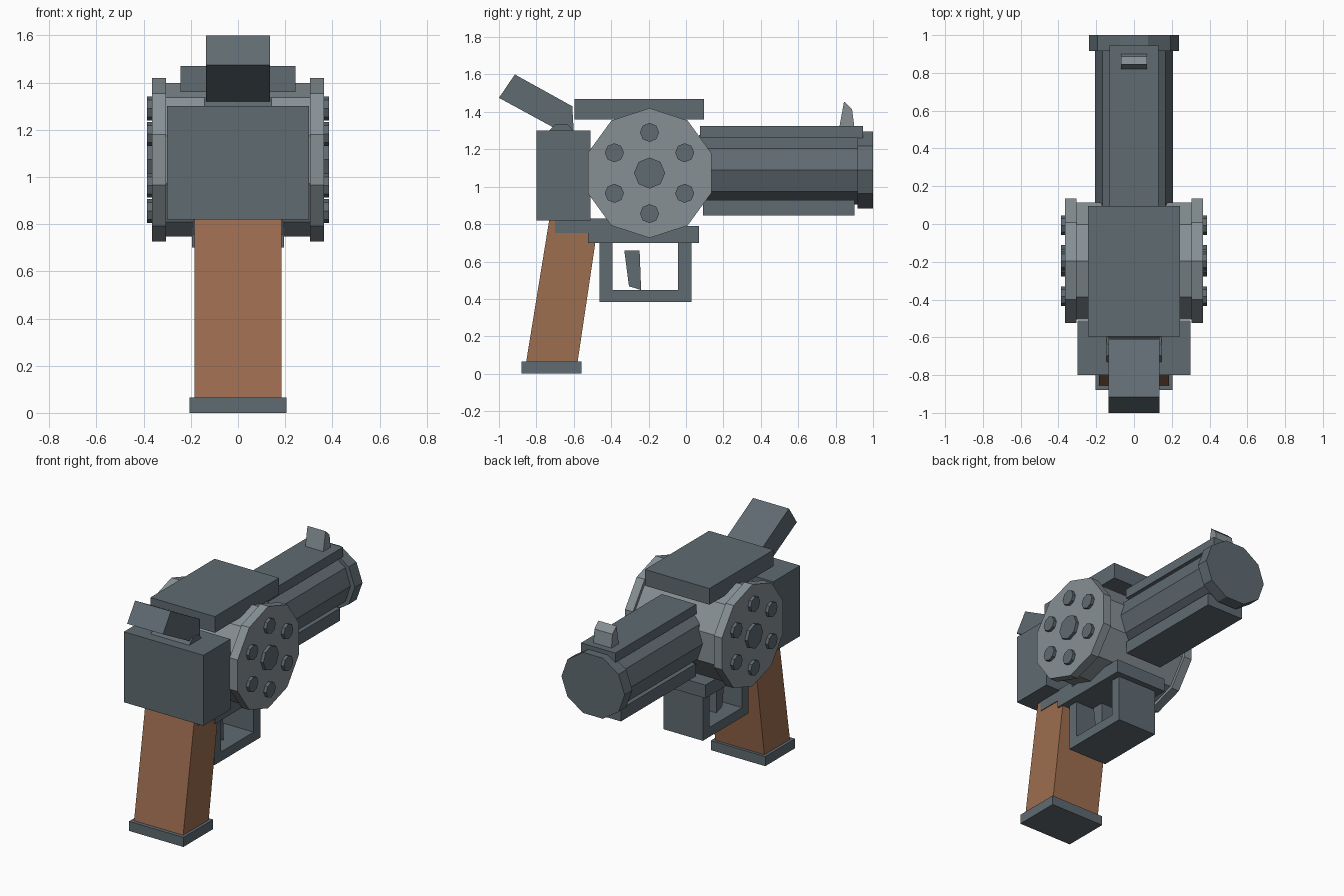
import bpy, bmesh
from math import cos, sin, pi

if "Cube" in bpy.data.objects:
    bpy.data.objects.remove(bpy.data.objects["Cube"])


def material(name, rgb):
    m = bpy.data.materials.new(name)
    m.diffuse_color = (*rgb, 1)
    m.use_nodes = True
    m.node_tree.nodes["Principled BSDF"].inputs["Base Color"].default_value = m.diffuse_color
    return m


STEEL = material("dark_steel", (0.115, 0.145, 0.165))
LIGHT = material("light_steel", (0.24, 0.28, 0.30))
WOOD = material("wood", (0.34, 0.155, 0.08))


def extrude(name, pts, a, b, mat=STEEL, axis="x"):
    """Extrude a (y, z) profile along x, or an (x, z) profile along y."""
    place = (lambda p, t: (t, p[0], p[1])) if axis == "x" else (lambda p, t: (p[0], t, p[1]))
    bm = bmesh.new()
    lo = [bm.verts.new(place(p, a)) for p in pts]
    hi = [bm.verts.new(place(p, b)) for p in pts]
    bm.faces.new(lo)
    bm.faces.new(hi)
    n = len(pts)
    for i in range(n):
        j = (i + 1) % n
        bm.faces.new((lo[i], lo[j], hi[j], hi[i]))
    bmesh.ops.recalc_face_normals(bm, faces=bm.faces)
    me = bpy.data.meshes.new(name)
    bm.to_mesh(me)
    bm.free()
    me.materials.append(mat)
    ob = bpy.data.objects.new(name, me)
    bpy.context.collection.objects.link(ob)
    return ob


def slab(name, pts, half, mat=STEEL):
    return extrude(name, pts, -half, half, mat)


def box(name, y0, y1, z0, z1, half):
    return slab(name, [(y0, z0), (y1, z0), (y1, z1), (y0, z1)], half)


def ring(u, v, ru, rv, n, start=0.0):
    return [(u + ru * cos(start + 2 * pi * i / n), v + rv * sin(start + 2 * pi * i / n))
            for i in range(n)]


# Grip and butt plate
slab("grip", [(-0.855, 0.06), (-0.58, 0.06), (-0.47, 0.80), (-0.73, 0.83)], 0.185, WOOD)
box("butt_plate", -0.88, -0.56, 0.0, 0.065, 0.205)

# Frame blocks
box("rear_frame", -0.80, -0.51, 0.82, 1.30, 0.30)
box("top_strap", -0.595, 0.095, 1.36, 1.47, 0.243)
box("grip_collar", -0.70, -0.385, 0.753, 0.83, 0.19)
box("lower_frame", -0.525, 0.07, 0.70, 0.79, 0.195)

# Hammer and its pivot
slab("hammer", [(-1.0, 1.475), (-0.915, 1.60), (-0.608, 1.43), (-0.60, 1.29), (-0.66, 1.29)], 0.135)
slab("hammer_pivot", ring(-0.665, 1.262, 0.08, 0.08, 8, pi / 8), 0.145)

# Ten-sided drum with a flange and round studs on each side
DY, DZ = -0.195, 1.073
slab("drum", ring(DY, DZ, 0.326, 0.326, 10, pi / 2), 0.31, LIGHT)
for side, s in (("right", 1), ("left", -1)):
    extrude(f"drum_flange_{side}", ring(DY, DZ, 0.347, 0.347, 10, pi / 2), s * 0.305, s * 0.365, LIGHT)
    extrude(f"drum_hub_{side}", ring(DY, DZ, 0.083, 0.083, 8, pi / 2), s * 0.36, s * 0.386)
    for i, (y, z) in enumerate(ring(DY, DZ, 0.217, 0.217, 6, pi / 2)):
        extrude(f"drum_stud_{side}_{i + 1}", ring(y, z, 0.051, 0.051, 8, pi / 2), s * 0.36, s * 0.386)

# Ten-sided barrel and muzzle ring, with upper rib and lower lug
extrude("barrel", ring(0, 1.09, 0.206, 0.196, 10), 0.07, 0.93, axis="y")
extrude("muzzle", ring(0, 1.09, 0.238, 0.217, 10), 0.917, 1.0, axis="y")
box("barrel_rib", 0.075, 0.945, 1.26, 1.325, 0.13)
box("barrel_lug", 0.092, 0.90, 0.845, 0.93, 0.14)
slab("front_sight", [(0.82, 1.32), (0.90, 1.32), (0.888, 1.415), (0.845, 1.455)], 0.068, LIGHT)

# Trigger guard and trigger
slab("trigger_guard", [(-0.463, 0.71), (-0.463, 0.383), (0.03, 0.383), (0.03, 0.71),
                       (-0.043, 0.71), (-0.043, 0.447), (-0.393, 0.447), (-0.393, 0.71)], 0.148)
slab("trigger", [(-0.33, 0.66), (-0.305, 0.468), (-0.24, 0.447), (-0.248, 0.66)], 0.06)
